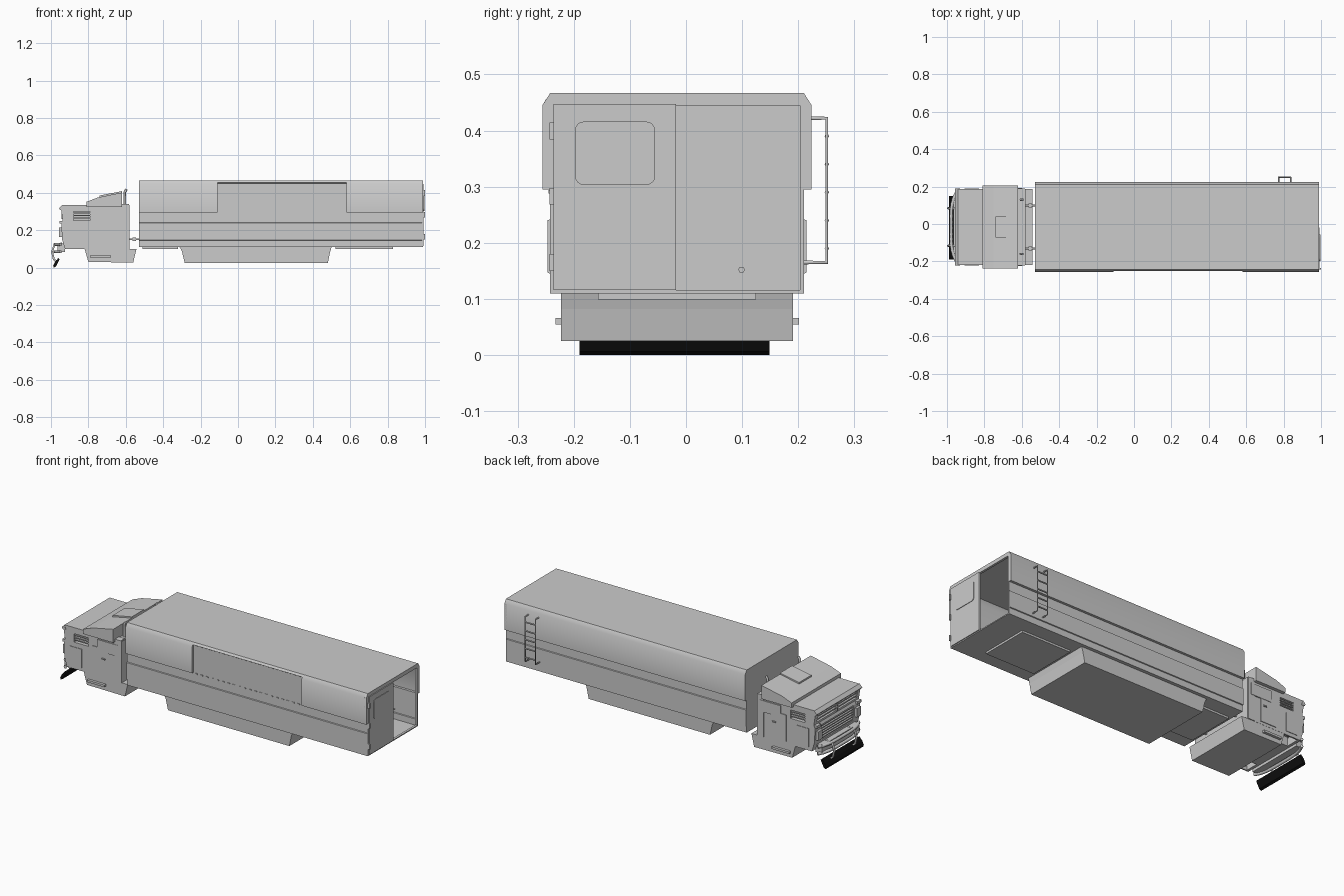
import bpy, bmesh, math
from mathutils import Vector

if "Cube" in bpy.data.objects:
    bpy.data.objects.remove(bpy.data.objects["Cube"])

C = -0.016  # centre line of the truck in y


def finish(name, bm, smooth=None):
    bmesh.ops.remove_doubles(bm, verts=bm.verts, dist=1e-5)
    bmesh.ops.recalc_face_normals(bm, faces=bm.faces)
    me = bpy.data.meshes.new(name)
    bm.to_mesh(me)
    bm.free()
    ob = bpy.data.objects.new(name, me)
    bpy.context.collection.objects.link(ob)
    if smooth:
        bpy.ops.object.select_all(action='DESELECT')
        ob.select_set(True)
        bpy.context.view_layer.objects.active = ob
        bpy.ops.object.shade_smooth_by_angle(angle=math.radians(smooth))
    return ob


def add_prism(bm, pts, axis, a, b, caps=True):
    """Extrude a closed outline: (y, z) along x, or (x, z) along y."""
    def place(p, t):
        return (t, p[0], p[1]) if axis == 'x' else (p[0], t, p[1])
    r0 = [bm.verts.new(place(p, a)) for p in pts]
    r1 = [bm.verts.new(place(p, b)) for p in pts]
    for i in range(len(pts)):
        j = (i + 1) % len(pts)
        bm.faces.new((r0[i], r0[j], r1[j], r1[i]))
    if caps:
        bm.faces.new(r0)
        bm.faces.new(r1)


def prism(name, pts, axis, a, b, smooth=None):
    bm = bmesh.new()
    add_prism(bm, pts, axis, a, b)
    return finish(name, bm, smooth)


def box(name, x, y, z):
    return prism(name, [(x[0], z[0]), (x[1], z[0]), (x[1], z[1]), (x[0], z[1])], 'y', *y)


def tube(name, paths, r):
    cu = bpy.data.curves.new(name, 'CURVE')
    cu.dimensions = '3D'
    cu.bevel_depth = r
    cu.bevel_resolution = 1
    cu.use_fill_caps = True
    for path in paths:
        s = cu.splines.new('POLY')
        s.points.add(len(path) - 1)
        for p, co in zip(s.points, path):
            p.co = (*co, 1)
    ob = bpy.data.objects.new(name, cu)
    bpy.context.collection.objects.link(ob)
    return ob


def cut(ob, cutter):
    m = ob.modifiers.new('cut', 'BOOLEAN')
    m.operation = 'DIFFERENCE'
    m.solver = 'EXACT'
    m.object = cutter
    bpy.context.view_layer.objects.active = ob
    bpy.ops.object.modifier_apply(modifier=m.name)
    bpy.data.objects.remove(cutter)


def rounded(y0, y1, z0, z1, r, n=4):
    pts = []
    for k, (cy, cz) in enumerate([(y1 - r, z1 - r), (y0 + r, z1 - r), (y0 + r, z0 + r), (y1 - r, z0 + r)]):
        for i in range(n + 1):
            t = math.pi / 2 * (k + i / n)
            pts.append((cy + r * math.cos(t), cz + r * math.sin(t)))
    return pts


# trailer shell: overhanging upper body, left out over the side opening
low, mid, top = 0.226, 0.231, 0.240
right = [(C + low, 0.11), (C + low, 0.145), (C + mid, 0.147), (C + mid, 0.24), (C + low, 0.242),
         (C + low, 0.295), (C + top, 0.295), (C + top, 0.445), (C + low, 0.467)]
left = [(2 * C - y, z) for y, z in reversed(right)]
notch = [(C - low, 0.467), (C - low - 0.008, 0.455), (C - low, 0.45), (C - low, 0.295)] + left[-5:]
bm = bmesh.new()
add_prism(bm, right + left, 'x', -0.53, -0.11, False)
add_prism(bm, right + notch, 'x', -0.11, 0.58, False)
add_prism(bm, right + left, 'x', 0.58, 0.985, False)
for x in (-0.11, 0.58):
    bm.faces.new([bm.verts.new((x, y, z)) for y, z in
                  [(C - low, 0.295), (C - top, 0.295), (C - top, 0.445), (C - low - 0.008, 0.455), (C - low, 0.45)]])
bm.faces.new([bm.verts.new((-0.53, y, z)) for y, z in right + left])
finish('trailer_body', bm, 40)

# rear frame around the door opening
prism('rear_frame_top', [(C - top, 0.445), (C - low, 0.467), (C + low, 0.467), (C + top, 0.445)], 'x', 0.975, 0.988)
for s, n in ((-1, 'left'), (1, 'right')):
    prism('rear_frame_' + n, [(C + s * 0.219, 0.11), (C + s * low, 0.11), (C + s * low, 0.295),
                              (C + s * top, 0.295), (C + s * top, 0.446), (C + s * 0.219, 0.446)], 'x', 0.975, 0.988)
box('rear_sill', (0.975, 0.988), (C - low, C + low), (0.11, 0.116))

# rear door on one half, with window and hinges
box('rear_door', (0.983, 0.993), (-0.236, -0.018), (0.116, 0.447))
prism('rear_door_window', rounded(-0.198, -0.055, 0.303, 0.416, 0.016), 'x', 0.99, 0.996)
for i, z in enumerate((0.15, 0.268, 0.384)):
    box(f'door_hinge_{i}', (0.98, 0.999), (-0.243, -0.235), (z, z + 0.03))

# hinge row below the side opening
for i in range(20):
    x = -0.1 + i * 0.034
    box(f'side_hinge_{i}', (x, x + 0.014), (C - low - 0.003, C - low + 0.002), (0.288, 0.294))

# belly skirt and floor plates
prism('belly_skirt', [(-0.312, 0.11), (-0.30, 0.088), (-0.285, 0.025), (0.48, 0.025), (0.492, 0.082), (0.50, 0.11)],
      'y', C - 0.207, C + 0.207)
box('front_floor_plate', (-0.51, -0.32), (C - 0.141, C + 0.141), (0.099, 0.112))
box('rear_floor_plate', (0.52, 0.83), (C - 0.141, C + 0.141), (0.099, 0.112))

# side ladder
yo, rx = 0.251, (0.773, 0.837)
paths = [[(x, 0.22, 0.422), (x, yo, 0.422), (x, yo, 0.165), (x, 0.208, 0.165)] for x in rx]
paths += [[(rx[0], yo, z), (rx[1], yo, z)] for z in (0.19, 0.24, 0.29, 0.34, 0.39)]
tube('side_ladder', paths, 0.004)

# cab body with recessed windscreen, grille and side windows
w = 0.203
cab = prism('cab_body', [(-0.94, 0.335), (-0.953, 0.322), (-0.945, 0.305), (-0.937, 0.25), (-0.945, 0.235),
                         (-0.94, 0.15), (-0.925, 0.1), (-0.58, 0.1), (-0.58, 0.335)], 'y', C - w, C + w)
cut(cab, box('cutter', (-1, -0.905), (C - 0.18, C + 0.18), (0.262, 0.308)))
cut(cab, box('cutter', (-1, -0.91), (C - 0.145, C + 0.145), (0.145, 0.235)))
for s in (-1, 1):
    ys = sorted((C + s * 0.18, C + s * 0.3))
    cut(cab, box('cutter', (-0.88, -0.79), ys, (0.252, 0.30)))
    # front wheel bay below the nose
    cut(cab, box('cutter', (-0.91, -0.83), sorted((C + s * 0.12, C + s * 0.195)), (0.05, 0.15)))
for i in range(2):
    z = 0.273 + i * 0.016
    box(f'windscreen_slat_{i}', (-0.94, -0.925), (C - 0.18, C + 0.18), (z, z + 0.007))
box('windscreen_post', (-0.944, -0.905), (C - 0.006, C + 0.006), (0.26, 0.31))
for i in range(6):
    z = 0.152 + i * 0.014
    box(f'grille_slat_{i}', (-0.94, -0.925), (C - 0.145, C + 0.145), (z, z + 0.006))

# cab side details, both sides
for s, n in ((-1, 'left'), (1, 'right')):
    def side(name, x, z, a, b):
        return box(f'{name}_{n}', x, sorted((C + s * a, C + s * b)), z)
    for i in range(3):
        z = 0.262 + i * 0.013
        side(f'side_window_slat_{i}', (-0.88, -0.79), (z, z + 0.006), 0.18, 0.2)
    side('door_panel', (-0.765, -0.665), (0.115, 0.265), w - 0.01, w + 0.004)
    side('door_upper_panel', (-0.73, -0.60), (0.245, 0.31), w - 0.01, w + 0.006)
    side('fender_panel', (-0.905, -0.83), (0.12, 0.225), w - 0.01, w + 0.003)
    side('door_handle', (-0.70, -0.68), (0.205, 0.212), w, w + 0.01)
    side('step', (-0.79, -0.68), (0.054, 0.066), 0.19, 0.217)
    side('headlight', (-0.958, -0.93), (0.165, 0.215), 0.155, 0.192)
    side('corner_marker', (-0.955, -0.93), (0.235, 0.25), 0.165, 0.2)
    side('rear_column', (-0.622, -0.583), (0.10, 0.34), 0.17, 0.207)
    yy = C + s * 0.145
    tube(f'exhaust_{n}', [[(-0.605, yy, 0.33), (-0.605, yy, 0.405), (-0.595, yy, 0.42)]], 0.007)
    # coupling between cab and trailer
    yy = C + s * 0.115
    tube(f'coupling_rod_{n}', [[(-0.585, yy, 0.152), (-0.525, yy, 0.152)]], 0.006)
    box(f'coupling_block_{n}', (-0.565, -0.545), (yy - 0.01, yy + 0.01), (0.142, 0.162))

# windscreen visor, roof fairing and hatch
prism('visor', [(-0.94, 0.335), (-0.957, 0.318), (-0.95, 0.308), (-0.93, 0.308)], 'y', C - 0.205, C + 0.205)
prism('roof_fairing', [(-0.81, 0.325), (-0.81, 0.352), (-0.75, 0.375), (-0.62, 0.402), (-0.62, 0.325)],
      'y', C - 0.222, C + 0.222)
prism('roof_hatch', [(-0.74, 0.375), (-0.74, 0.386), (-0.62, 0.409), (-0.62, 0.395)], 'y', C - 0.055, C + 0.055)

# lower cab chassis
prism('cab_chassis', [(-0.82, 0.10), (-0.80, 0.03), (-0.56, 0.028), (-0.543, 0.10)], 'y', C - 0.202, C + 0.202)

# front bumper, push bars and black blade
arc = [(C + 0.185 * t, -0.948 - 0.03 * (1 - t ** 4)) for t in [i / 6 - 1 for i in range(13)]]
for z, n in ((0.125, 'upper'), (0.085, 'lower')):
    tube(f'bumper_{n}', [[(x, y, z) for y, x in arc]], 0.009)
box('bumper_plate', (-0.965, -0.925), (C - 0.17, C + 0.17), (0.085, 0.13))
paths = [[(-0.94, C + y, 0.13), (-0.982, C + y, 0.12), (-0.994, C + y, 0.085), (-0.985, C + y, 0.045), (-0.968, C + y, 0.03)]
         for y in (-0.1, 0.1)]
tube('push_bars', paths, 0.006)
blade = prism('plow_blade', [(-0.985, 0.0), (-0.973, 0.006), (-0.953, 0.045), (-0.96, 0.052), (-0.978, 0.032), (-0.988, 0.01)],
              'y', -0.19, 0.149)
black = bpy.data.materials.new('black')
black.diffuse_color = (0.005, 0.005, 0.005, 1)
black.use_nodes = True
black.node_tree.nodes["Principled BSDF"].inputs["Base Color"].default_value = black.diffuse_color
blade.data.materials.append(black)
